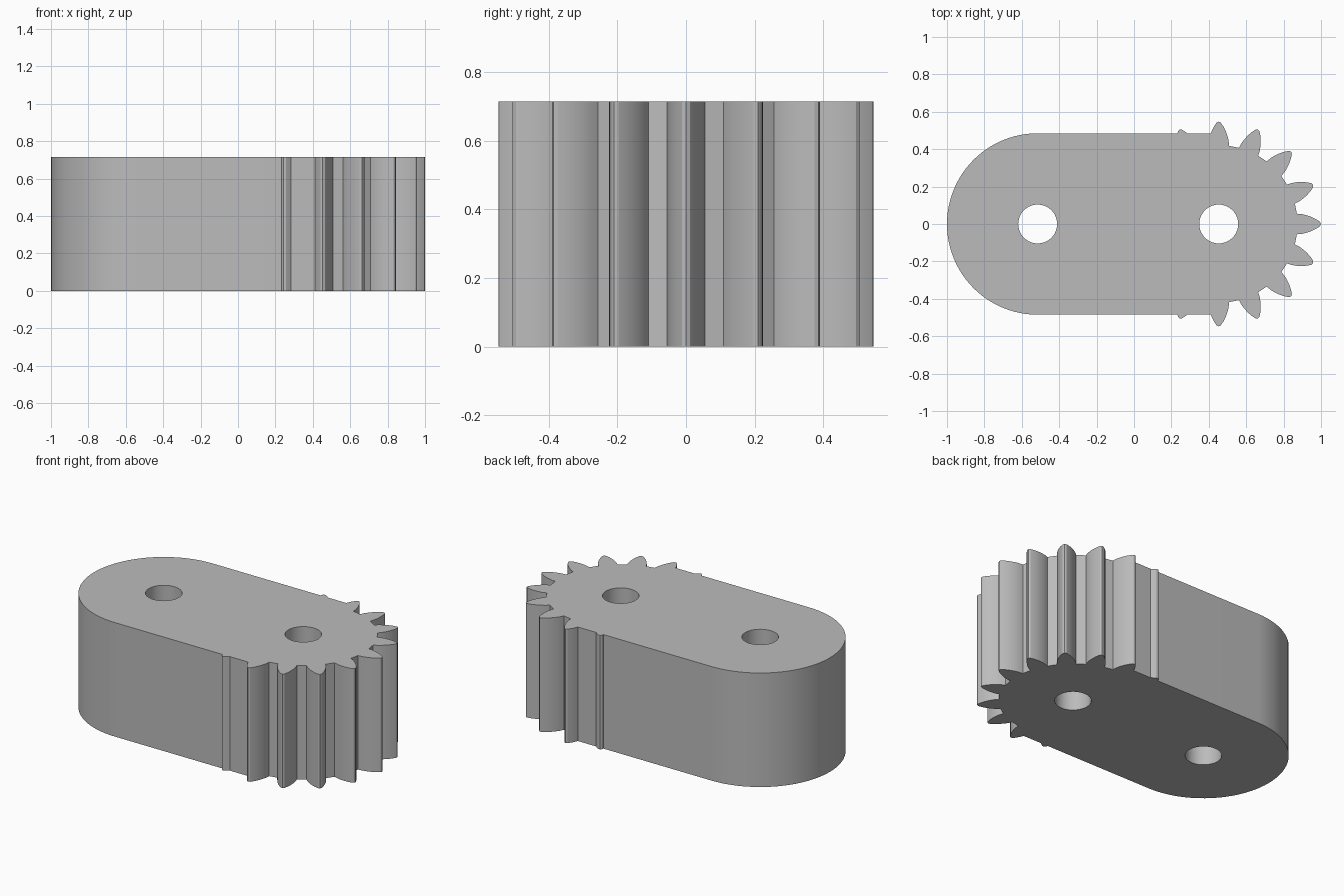
import bpy, bmesh
from math import sin, cos, pi, radians

if "Cube" in bpy.data.objects:
    bpy.data.objects.remove(bpy.data.objects["Cube"], do_unlink=True)

HEIGHT = 0.715
PIVOT_X, GEAR_X = -0.515, 0.453   # centres of the two holes
BODY_R, HOLE_R = 0.485, 0.104
TEETH = 16

grey = bpy.data.materials.new("plain grey")
grey.use_nodes = True
colour = (0.5, 0.5, 0.5, 1)
grey.diffuse_color = colour
grey.node_tree.nodes["Principled BSDF"].inputs["Base Color"].default_value = colour


def prism(name, outline, z0=0, z1=HEIGHT):
    """Extrude a closed counter-clockwise outline."""
    bm = bmesh.new()
    face = bm.faces.new([bm.verts.new((x, y, z0)) for x, y in outline])
    up = bmesh.ops.extrude_face_region(bm, geom=[face])["geom"]
    bmesh.ops.translate(bm, vec=(0, 0, z1 - z0),
                        verts=[v for v in up if isinstance(v, bmesh.types.BMVert)])
    bmesh.ops.recalc_face_normals(bm, faces=bm.faces)
    mesh = bpy.data.meshes.new(name)
    bm.to_mesh(mesh)
    bm.free()
    mesh.materials.append(grey)
    ob = bpy.data.objects.new(name, mesh)
    bpy.context.collection.objects.link(ob)
    return ob


def arc(cx, r, start, end, steps):
    angles = [radians(start + (end - start) * i / steps) for i in range(steps + 1)]
    return [(cx + r * cos(a), r * sin(a)) for a in angles]


def combine(target, tool, operation):
    mod = target.modifiers.new(tool.name, "BOOLEAN")
    mod.object, mod.operation, mod.solver = tool, operation, "EXACT"
    bpy.context.view_layer.objects.active = target
    bpy.ops.object.modifier_apply(modifier=mod.name)
    bpy.data.objects.remove(tool, do_unlink=True)


# Arm: rounded at one end, square where it meets the gear
arm = prism("geared_arm", arc(PIVOT_X, BODY_R, 90, 270, 48)
            + [(0.43, -BODY_R), (0.43, BODY_R)])

# Gear: one curved flank (radius, half width), mirrored and repeated
flank = [(0.418, 0.055), (0.445, 0.053), (0.47, 0.047), (0.495, 0.038),
         (0.52, 0.026), (0.542, 0.011)]
tooth = [(r, -w) for r, w in flank] + [(0.547, 0)] + [(r, w) for r, w in reversed(flank)]
outline = []
for k in range(TEETH):
    c, s = cos(2 * pi * k / TEETH), sin(2 * pi * k / TEETH)
    outline += [(GEAR_X + x * c - y * s, x * s + y * c) for x, y in tooth]
combine(arm, prism("gear", outline), "UNION")

# Through holes
for cx in (PIVOT_X, GEAR_X):
    combine(arm, prism("hole_cutter", arc(cx, HOLE_R, 0, 360, 40)[:-1], -0.1, HEIGHT + 0.1),
            "DIFFERENCE")

bpy.ops.object.select_all(action="DESELECT")
arm.select_set(True)
bpy.context.view_layer.objects.active = arm
bpy.ops.object.shade_smooth_by_angle(angle=radians(30))
